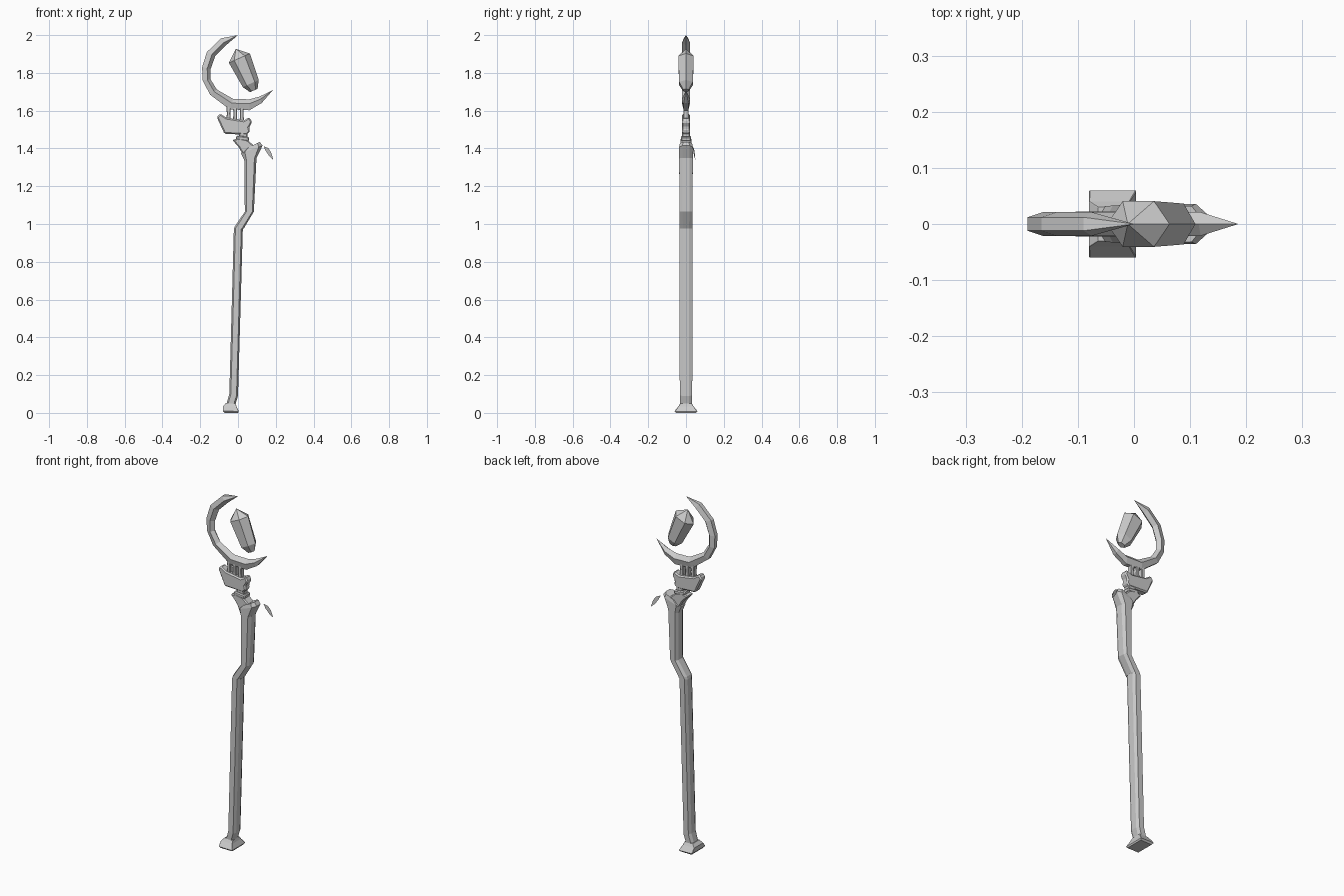
import bpy, bmesh, math
from mathutils import Matrix, Vector

if "Cube" in bpy.data.objects:
    bpy.data.objects.remove(bpy.data.objects["Cube"])


def finish(name, bm):
    bmesh.ops.remove_doubles(bm, verts=bm.verts, dist=0.0005)
    bmesh.ops.recalc_face_normals(bm, faces=bm.faces)
    mesh = bpy.data.meshes.new(name)
    bm.to_mesh(mesh)
    bm.free()
    obj = bpy.data.objects.new(name, mesh)
    bpy.context.collection.objects.link(obj)
    return obj


def loft(name, rings):
    """Skin a list of equal-length point rings and cap both ends."""
    bm = bmesh.new()
    vs = [[bm.verts.new(p) for p in r] for r in rings]
    n = len(rings[0])
    for a, b in zip(vs, vs[1:]):
        for i in range(n):
            j = (i + 1) % n
            bm.faces.new((a[i], a[j], b[j], b[i]))
    bm.faces.new(vs[0])
    bm.faces.new(vs[-1])
    return finish(name, bm)


def octagon(xl, zl, xr, zr, hy, cx=0.65, cy=0.5):
    """Chamfered section spanning left and right points, half depth hy."""
    c = Vector(((xl + xr) / 2, 0, (zl + zr) / 2))
    h = Vector(((xr - xl) / 2, 0, (zr - zl) / 2))
    uv = [(1, -cy), (1, cy), (cx, 1), (-cx, 1),
          (-1, cy), (-1, -cy), (-cx, -1), (cx, -1)]
    return [c + h * u + Vector((0, hy * v, 0)) for u, v in uv]


def plate(name, profile, hy, bevel):
    """Front-view profile extruded through y with chamfered edges."""
    obj = loft(name, [[(x, y, z) for x, z in profile] for y in (-hy, hy)])
    mod = obj.modifiers.new("chamfer", "BEVEL")
    mod.width = bevel
    mod.segments = 1
    return obj


# Flared foot
loft("foot", [octagon(*r, cx=0.97, cy=0.97) for r in (
    (-0.072, 0.0, 0.0, 0.0, 0.052),
    (-0.08, 0.01, 0.004, 0.008, 0.06),
    (-0.08, 0.035, -0.008, 0.035, 0.04),
    (-0.064, 0.052, -0.012, 0.05, 0.03))])

# Crooked octagonal shaft with widened head
loft("shaft", [octagon(*r) for r in (
    (-0.062, 0.045, -0.014, 0.045, 0.031),
    (-0.046, 0.10, 0.0, 0.09, 0.033),
    (-0.022, 0.97, 0.026, 0.99, 0.034),
    (-0.018, 0.985, 0.03, 0.975, 0.034),
    (0.036, 1.065, 0.084, 1.065, 0.035),
    (0.034, 1.335, 0.098, 1.35, 0.036),
    (0.016, 1.375, 0.13, 1.415, 0.036),
    (0.045, 1.40, 0.115, 1.435, 0.032))])

# Neck leaning back to the left, with stacked collars
plate("neck", [(-0.03, 1.445), (0.005, 1.455), (0.05, 1.445), (0.09, 1.41),
               (0.08, 1.37), (0.03, 1.36), (0.005, 1.405)], 0.028, 0.006)
plate("lower_collar", [(-0.012, 1.447), (0.058, 1.437),
                       (0.06, 1.46), (-0.008, 1.468)], 0.027, 0.005)
plate("upper_collar", [(0.005, 1.464), (0.05, 1.458),
                       (0.05, 1.482), (0.008, 1.485)], 0.02, 0.004)

# Cup under the crescent
plate("cup", [(-0.112, 1.565), (-0.095, 1.585), (-0.06, 1.562), (0.03, 1.548),
              (0.06, 1.565), (0.075, 1.54), (0.058, 1.51), (0.064, 1.49),
              (0.045, 1.472), (-0.072, 1.478)], 0.022, 0.007)

# Three prongs joining cup and crescent
for x in (-0.05, -0.015, 0.02):
    plate("prong", [(x - 0.012, 1.54), (x + 0.012, 1.54),
                    (x + 0.009, 1.585), (x + 0.012, 1.625),
                    (x - 0.012, 1.625), (x - 0.009, 1.585)], 0.014, 0.003)

# Crescent: flat outer rim, ridge, sharp inner edge
stations = [  # outer x, z, inner x, z
    (0.0, 2.0, 0.0, 2.0), (-0.09, 1.983, -0.065, 1.945),
    (-0.165, 1.91, -0.12, 1.89), (-0.19, 1.83, -0.145, 1.82),
    (-0.187, 1.76, -0.145, 1.765), (-0.148, 1.685, -0.112, 1.712),
    (-0.045, 1.607, -0.025, 1.662), (0.06, 1.602, 0.06, 1.66),
    (0.125, 1.64, 0.115, 1.675), (0.186, 1.71, 0.186, 1.71)]
rings = []
for i, (ox, oz, ix, iz) in enumerate(stations):
    k = 0 if i in (0, len(stations) - 1) else 1
    o, n = Vector((ox, 0, oz)), Vector((ix, 0, iz))
    mid = o.lerp(n, 0.6)
    rim, ridge = Vector((0, 0.012 * k, 0)), Vector((0, 0.021 * k, 0))
    rings.append([o - rim, mid - ridge, n, mid + ridge, o + rim])
bm = bmesh.new()
vs = [[bm.verts.new(p) for p in r] for r in rings]
for a, b in zip(vs, vs[1:]):
    for i in range(5):
        j = (i + 1) % 5
        bm.faces.new((a[i], a[j], b[j], b[i]))
bmesh.ops.dissolve_degenerate(bm, edges=bm.edges, dist=0.0005)
finish("crescent", bm)

# Floating faceted crystal, tilted
tilt = Matrix.Translation((0.037, 0, 1.812)) @ Matrix.Rotation(math.radians(-24), 4, "Y")
rings = []
for z, rx, ry, dx in ((-0.115, 0.022, 0.016, 0.0), (-0.075, 0.046, 0.042, 0.0),
                      (0.072, 0.061, 0.047, 0.0), (0.125, 0.0, 0.0, 0.003)):
    rings.append([tilt @ Vector((dx + rx * math.cos(a), ry * math.sin(a), z))
                  for a in (math.tau * i / 6 for i in range(6))])
bm = bmesh.new()
tip = bm.verts.new(rings.pop()[0])
vs = [[bm.verts.new(p) for p in r] for r in rings]
bm.faces.new(vs[0])
for i in range(6):
    j = (i + 1) % 6
    for a, b in zip(vs, vs[1:]):
        bm.faces.new((a[i], a[j], b[j], b[i]))
    bm.faces.new((vs[-1][i], vs[-1][j], tip))
finish("crystal", bm)

# Thin leaf hanging off the shaft head
bm = bmesh.new()
bm.faces.new([bm.verts.new((x, 0.034 + (x - 0.135) * 0.3, z)) for x, z in (
    (0.135, 1.412), (0.16, 1.402), (0.175, 1.38), (0.187, 1.34),
    (0.165, 1.36), (0.148, 1.385))])
finish("leaf", bm)
